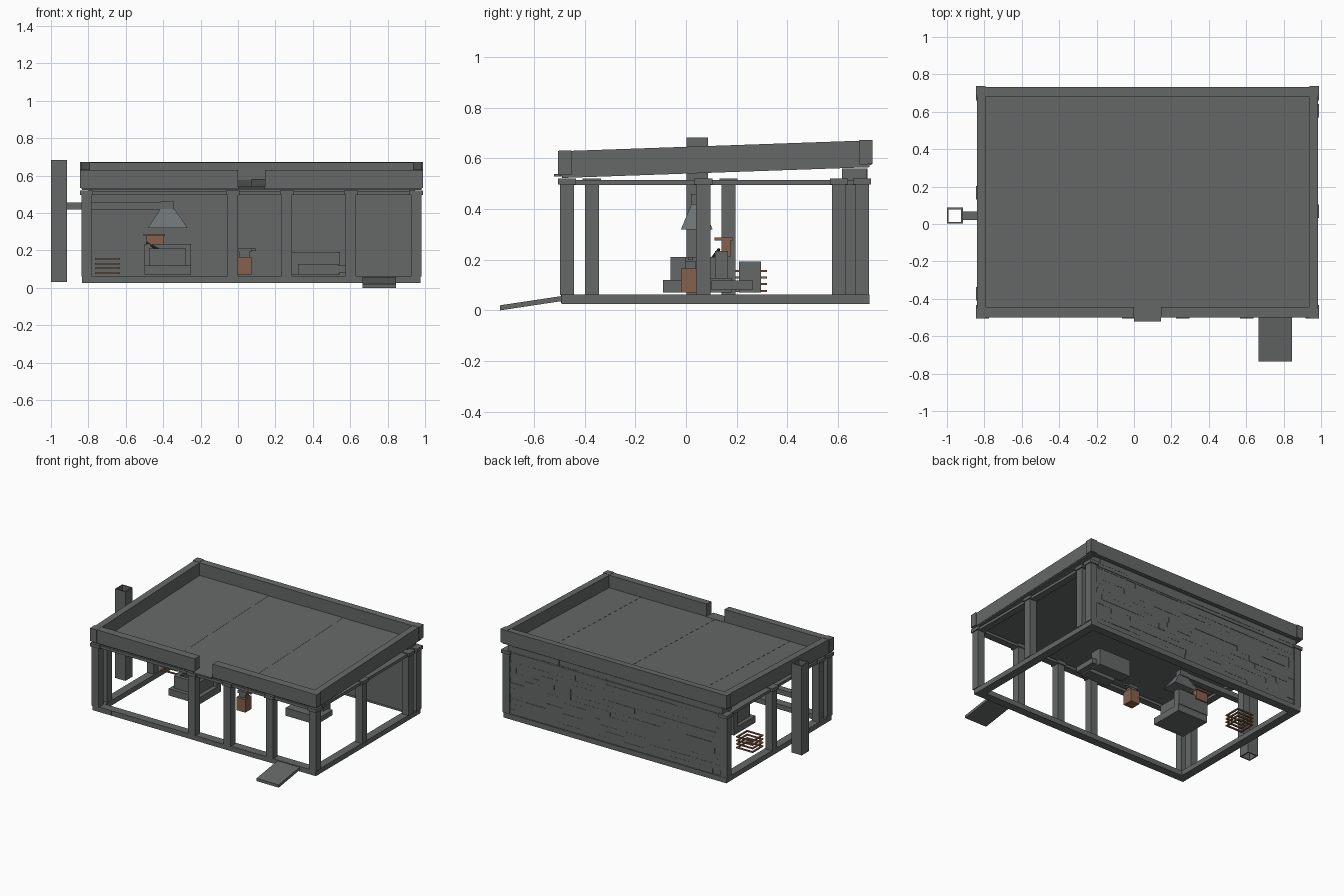
import bpy, bmesh, math, random
from mathutils import Vector

random.seed(4)


def material(name, rgb):
    m = bpy.data.materials.new(name)
    m.diffuse_color = (*rgb, 1)
    return m


STONE = material("grey stone", (0.13, 0.14, 0.137))
METAL = material("blue grey metal", (0.15, 0.17, 0.175))
WOOD = material("brown wood", (0.24, 0.12, 0.075))
COAL = material("dark coal", (0.03, 0.04, 0.05))


def add_box(bm, x0, x1, y0, y1, z0, z1, slope=0.0, inset=(0, 0)):
    """Box; slope lifts z along y, inset narrows the top."""
    ix, iy = inset
    vs = []
    for z, a, b in ((z0, 0, 0), (z1, ix, iy)):
        for x, y in ((x0 + a, y0 + b), (x1 - a, y0 + b), (x1 - a, y1 - b), (x0 + a, y1 - b)):
            vs.append(bm.verts.new((x, y, z + slope * y)))
    for f in ((3, 2, 1, 0), (4, 5, 6, 7), (0, 1, 5, 4), (1, 2, 6, 5), (2, 3, 7, 6), (3, 0, 4, 7)):
        bm.faces.new([vs[i] for i in f])


def finish(name, bm, mat):
    me = bpy.data.meshes.new(name)
    bm.to_mesh(me)
    bm.free()
    ob = bpy.data.objects.new(name, me)
    me.materials.append(mat)
    bpy.context.collection.objects.link(ob)
    return ob


def boxes(name, mat, *items, **kw):
    bm = bmesh.new()
    for it in items:
        add_box(bm, *it, **kw)
    return finish(name, bm, mat)


def ring(x0, x1, y0, y1, z0, z1, w):
    """Four bars around a rectangle."""
    return [(x0, x1, y0, y0 + w, z0, z1), (x0, x1, y1 - w, y1, z0, z1),
            (x0, x0 + w, y0 + w, y1 - w, z0, z1), (x1 - w, x1, y0 + w, y1 - w, z0, z1)]


# Base frame and top beams
boxes("base_frame", STONE, *ring(-0.835, 0.975, -0.49, 0.725, 0.025, 0.062, 0.06))
boxes("top_beams", STONE, *ring(-0.83, 0.975, -0.49, 0.72, 0.495, 0.515, 0.05))

# Base facing blocks along the front
bm = bmesh.new()
for i in range(12):
    x = -0.835 + i * 1.81 / 12
    add_box(bm, x, x + 1.81 / 12, -0.49 - random.uniform(0.001, 0.004), -0.48, 0.026, 0.061)
finish("base_blocks", bm, STONE)

# Posts with wider caps
spots = [(x, -0.47) for x in (-0.81, -0.027, 0.26, 0.603, 0.953)]
spots += [(-0.81, y) for y in (-0.372, 0.168, 0.695)]
spots += [(0.953, y) for y in (0.068, 0.605, 0.695)]
h = 0.028
boxes("posts", STONE, *[(x - h, x + h, y - h, y + h, 0.06, 0.50) for x, y in spots])
h = 0.036
boxes("post_caps", STONE, *[(x - h, x + h, y - h, y + h, 0.497, 0.521) for x, y in spots])

# Back wall with a brick facing
boxes("back_wall", STONE, (-0.80, 0.945, 0.625, 0.712, 0.06, 0.50),
      (-0.80, 0.945, 0.617, 0.706, 0.50, 0.56))
bm = bmesh.new()
rows = 13
rh = (0.56 - 0.062) / rows
for r in range(rows):
    x, z = -0.80, 0.062 + r * rh
    step = random.uniform(0.06, 0.18)
    while x < 0.944:
        x2 = min(x + step, 0.945)
        add_box(bm, x, x2, 0.70, 0.714 + random.uniform(0, 0.004), z, z + rh)
        x, step = x2, random.uniform(0.13, 0.21)
finish("bricks", bm, STONE)

# Sloping roof: panels, parapet, corner trims and front spout
S = 0.035
bm = bmesh.new()
for i in range(6):
    x = -0.835 + i * 1.815 / 6
    add_box(bm, x, x + 1.815 / 6, -0.49, 0.725, 0.540, 0.5535 + 0.001 * (i % 2), slope=S)
finish("roof_panels", bm, STONE)
boxes("parapet", STONE,
      (-0.84, 0.0, -0.50, -0.445, 0.548, 0.646), (0.145, 0.983, -0.50, -0.445, 0.548, 0.646),
      (-0.84, 0.983, 0.683, 0.732, 0.548, 0.646),
      (-0.84, -0.79, -0.445, 0.683, 0.548, 0.646), (0.935, 0.983, -0.445, 0.683, 0.548, 0.646),
      slope=S)
boxes("parapet_corners", STONE,
      *[(x - 0.026, x + 0.026, y - 0.026, y + 0.026, 0.552, 0.648)
        for x in (-0.82, 0.964) for y in (-0.479, 0.711)], slope=S)
boxes("roof_spout", STONE, (0.0, 0.145, -0.522, -0.44, 0.546, 0.556), slope=S)

# Entrance ramp
boxes("ramp", STONE, (0.665, 0.845, -0.735, -0.485, 0.110, 0.130), slope=0.15)

# Hollow chimney, duct and hood
boxes("chimney", STONE, *ring(-1.0, -0.915, 0.002, 0.087, 0.03, 0.683, 0.009))
boxes("duct", STONE, (-0.92, -0.355, 0.022, 0.068, 0.418, 0.456))
boxes("hood", METAL, (-0.483, -0.27, -0.02, 0.105, 0.32, 0.42), inset=(0.068, 0.042))
boxes("hood_neck", STONE, (-0.415, -0.345, 0.02, 0.07, 0.42, 0.46))

# Forge: base, hearth rim and coal bed
boxes("forge_base", STONE, (-0.50, -0.25, -0.09, 0.16, 0.07, 0.12))
boxes("forge_hearth", STONE, (-0.475, -0.28, -0.062, 0.13, 0.12, 0.185),
      *ring(-0.475, -0.28, -0.062, 0.13, 0.185, 0.21, 0.025))
boxes("coal_bed", COAL, (-0.45, -0.305, -0.037, 0.105, 0.18, 0.195))
boxes("forge_back", STONE, (-0.50, -0.25, 0.115, 0.165, 0.12, 0.235))

# Bellows: wedge body, top board and nozzle
boxes("bellows_body", WOOD, (-0.49, -0.395, 0.14, 0.175, 0.21, 0.278))
boxes("bellows_board", WOOD, (-0.505, -0.39, 0.113, 0.186, 0.276, 0.288))
a, b = Vector((-0.49, 0.13, 0.24)), Vector((-0.38, 0.085, 0.18))
bpy.ops.mesh.primitive_cylinder_add(vertices=8, radius=0.006, depth=(b - a).length, location=(a + b) / 2)
rod = bpy.context.object
rod.name = "nozzle"
rod.rotation_euler = (b - a).to_track_quat('Z', 'Y').to_euler()
rod.data.materials.append(COAL)

# Stack of open wooden frames
frames = []
for z in (0.073, 0.1, 0.125, 0.152):
    frames += ring(-0.765, -0.63, 0.195, 0.32, z, z + 0.008, 0.012)
boxes("frame_stack", WOOD, *frames)

# Anvil on a stump
boxes("stump", WOOD, (0.0, 0.073, -0.02, 0.055, 0.07, 0.165))
boxes("anvil_body", STONE, (0.008, 0.062, -0.002, 0.037, 0.165, 0.195))
boxes("anvil_top", STONE, (0.0, 0.072, -0.004, 0.039, 0.19, 0.21),
      (0.072, 0.097, 0.008, 0.027, 0.198, 0.21))

# Work table with trough and side block
boxes("work_table", STONE, (0.285, 0.545, 0.21, 0.296, 0.07, 0.192))
boxes("trough", STONE, (0.32, 0.54, 0.095, 0.18, 0.07, 0.128))
boxes("side_block", STONE, (0.53, 0.582, 0.10, 0.265, 0.08, 0.118))
